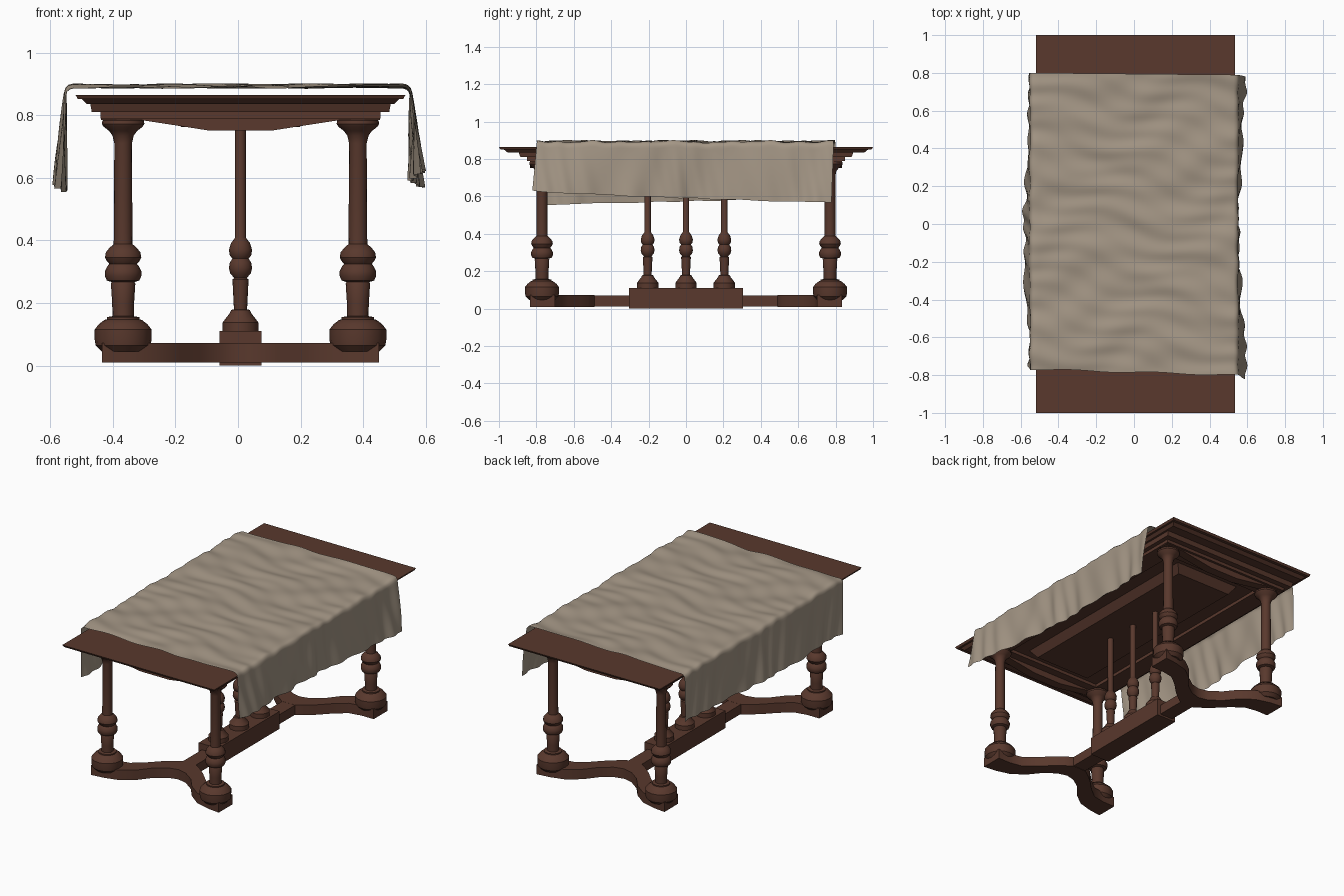
import bpy, bmesh, math

if "Cube" in bpy.data.objects:
    bpy.data.objects.remove(bpy.data.objects["Cube"])

CX = 0.008  # table centreline


def material(name, col):
    m = bpy.data.materials.new(name)
    m.diffuse_color = (*col, 1)
    m.use_nodes = True
    m.node_tree.nodes["Principled BSDF"].inputs["Base Color"].default_value = m.diffuse_color
    return m


WOOD = material("dark_wood", (0.100, 0.040, 0.026))
CLOTH = material("taupe_cloth", (0.37, 0.305, 0.235))


def finish(bm, name, mat, angle=35, fix=True):
    if fix:
        bmesh.ops.recalc_face_normals(bm, faces=bm.faces)
    me = bpy.data.meshes.new(name)
    bm.to_mesh(me)
    bm.free()
    me.materials.append(mat)
    ob = bpy.data.objects.new(name, me)
    bpy.context.collection.objects.link(ob)
    bpy.ops.object.select_all(action='DESELECT')
    ob.select_set(True)
    bpy.context.view_layer.objects.active = ob
    bpy.ops.object.shade_smooth_by_angle(angle=math.radians(angle))
    return ob


def slab(name, z0, z1, low, high, cx=CX, cy=0):
    """Box with different half sizes at its bottom and top."""
    bm = bmesh.new()
    rings = []
    for z, (hx, hy) in ((z0, low), (z1, high)):
        rings.append([bm.verts.new((cx + sx * hx, cy + sy * hy, z))
                      for sx, sy in ((-1, -1), (1, -1), (1, 1), (-1, 1))])
    a, b = rings
    bm.faces.new(a)
    bm.faces.new(b)
    for i in range(4):
        j = (i + 1) % 4
        bm.faces.new((a[i], a[j], b[j], b[i]))
    return finish(bm, name, WOOD)


def prism(name, pts, offset):
    """Flat outline extruded by an offset vector."""
    bm = bmesh.new()
    f = bm.faces.new([bm.verts.new(p) for p in pts])
    r = bmesh.ops.extrude_face_region(bm, geom=[f])
    vs = [v for v in r['geom'] if isinstance(v, bmesh.types.BMVert)]
    bmesh.ops.translate(bm, vec=offset, verts=vs)
    return finish(bm, name, WOOD)


def turned(name, x, y, profile, n=16):
    """Lathe a radius/height profile."""
    bm = bmesh.new()
    rings = [[bm.verts.new((x + r * math.cos(2 * math.pi * i / n),
                            y + r * math.sin(2 * math.pi * i / n), z))
              for i in range(n)] for r, z in profile]
    bm.faces.new(rings[0])
    bm.faces.new(rings[-1])
    for a, b in zip(rings, rings[1:]):
        for i in range(n):
            j = (i + 1) % n
            bm.faces.new((a[i], a[j], b[j], b[i]))
    return finish(bm, name, WOOD)


# Table top: stacked mouldings
slab("table_top", 0.852, 0.865, (0.520, 0.993), (0.527, 1.0))
slab("top_moulding", 0.836, 0.852, (0.492, 0.955), (0.508, 0.975))
slab("under_moulding", 0.81, 0.836, (0.475, 0.885), (0.48, 0.895))

# Underside frame rails and raised panel
for s, a, b in ((-1, "left", "front"), (1, "right", "back")):
    slab(a + "_frame_rail", 0.79, 0.81, (0.06, 0.85), (0.06, 0.85), CX + s * 0.388)
    slab(b + "_frame_rail", 0.79, 0.81, (0.33, 0.06), (0.33, 0.06), CX, s * 0.79)
slab("underside_panel", 0.762, 0.81, (0.19, 0.645), (0.225, 0.68))

# Scalloped aprons at both ends
apron = [(-0.445, 0.80), (-0.445, 0.785), (-0.32, 0.785), (-0.21, 0.768), (-0.10, 0.751)]
apron += [(-x, z) for x, z in reversed(apron)]
for s, n in ((-1, "front"), (1, "back")):
    prism(n + "_apron", [(CX + x, s * 0.835, z) for x, z in apron], (0, -s * 0.055, 0))

# Turned legs
LEG = [(0.068, 0.045), (0.088, 0.065), (0.091, 0.085), (0.091, 0.115), (0.078, 0.132),
       (0.060, 0.146), (0.052, 0.148), (0.052, 0.155), (0.034, 0.158), (0.035, 0.20),
       (0.039, 0.262), (0.036, 0.267), (0.052, 0.272), (0.058, 0.286), (0.058, 0.302),
       (0.050, 0.318), (0.044, 0.325), (0.052, 0.334), (0.058, 0.346), (0.055, 0.362),
       (0.044, 0.376), (0.035, 0.384), (0.030, 0.388), (0.028, 0.71), (0.034, 0.735),
       (0.045, 0.75), (0.062, 0.763), (0.068, 0.772), (0.066, 0.783), (0.052, 0.792)]
for sx, a in ((-1, "left"), (1, "right")):
    for sy, b in ((-1, "front"), (1, "back")):
        turned(f"{b}_{a}_leg", CX + sx * 0.375, sy * 0.77, LEG)

# Curved yoke stretchers under each pair of legs
half = [(0.0, 0.60), (0.06, 0.615), (0.13, 0.665), (0.19, 0.74), (0.27, 0.80), (0.36, 0.825),
        (0.443, 0.835), (0.443, 0.70), (0.36, 0.70), (0.28, 0.685), (0.21, 0.63), (0.14, 0.56),
        (0.09, 0.52), (0.045, 0.49)]
yoke = half + [(-x, y) for x, y in reversed(half[1:])]
for s, n in ((-1, "front"), (1, "back")):
    prism(n + "_yoke_stretcher", [(CX + x, s * y, 0.01) for x, y in yoke], (0, 0, 0.062))

# Long stretcher and centre block
slab("long_stretcher", 0.012, 0.0715, (0.045, 0.52), (0.045, 0.52))
slab("centre_block", 0.0, 0.11, (0.067, 0.305), (0.067, 0.305))

# Centre spindles
SPINDLE = [(0.057, 0.108), (0.057, 0.138), (0.048, 0.15), (0.034, 0.168), (0.030, 0.178),
           (0.021, 0.18), (0.025, 0.26), (0.026, 0.275), (0.020, 0.28), (0.033, 0.295),
           (0.037, 0.312), (0.034, 0.33), (0.026, 0.342), (0.034, 0.352), (0.037, 0.37),
           (0.030, 0.392), (0.020, 0.405), (0.017, 0.41), (0.017, 0.764)]
for i, y in enumerate((-0.205, 0, 0.205)):
    turned(f"spindle_{i + 1}", CX, y, SPINDLE)


# Draped cloth runner: a wrinkled grid bent over both long sides
def wrinkle(x, y):
    return (math.sin(17 * y + 4 * x + 1.8 * math.sin(5 * x + 3 * y)) * 0.45
            + math.sin(31 * y - 7 * x + 2.5 * math.sin(4 * y + 6 * x)) * 0.40
            + math.sin(53 * y + 13 * x + 2 * math.sin(9 * x - 7 * y)) * 0.30)


def flare(side, y):
    """How far a flap leans out, varying slowly along the table."""
    if side > 0:
        return 0.014 + 0.018 * math.cos(3.9 * (y - 0.8))
    return 0.035 * math.exp(-((y + 0.05) / 0.45) ** 2) - 0.008


def cloth_point(side, top, drop, t):
    """top: 0..1 across the top half, drop: 0..1 down the hanging flap."""
    x = side * top * 0.527
    k = (x + 0.525) / 1.05
    y0 = -0.77 - 0.03 * k + 0.004 * math.sin(14 * x)
    y1 = 0.80 - 0.01 * k
    y0 += -0.025 * drop if side > 0 else 0.025 * drop
    y1 -= 0.012 * drop if side > 0 else 0
    y = y0 + (y1 - y0) * t
    z = 0.893 + 0.0075 * wrinkle(x, y)
    if drop > 0:
        end = 0.632 - 0.066 * t ** 0.7 if side > 0 else 0.556 + 0.037 * t
        end += 0.002 * math.sin(21 * y + 2 * math.sin(5 * y))
        length = z - end
        d = drop * length
        r = 0.024
        bend = min(d / r, 1) * math.pi / 2
        past = max(0, d - r) / (length - r)
        ripple = (math.sin(19 * y + 2 * math.sin(6 * y + side) + 2 * drop) * 0.007
                  + math.sin(43 * y + 2 * math.sin(9 * y) - 3 * drop) * 0.006)
        x += side * (r * math.sin(bend) + drop * (flare(side, y) + 0.006)
                     + drop ** 0.5 * ripple)
        z -= r * (1 - math.cos(bend)) + past * (length - r)
    return (x, y, z)


bm = bmesh.new()
drops = [0.025, 0.05, 0.08, 0.12] + [0.12 + 0.88 * i / 12 for i in range(1, 13)]
cols = [(-1, 1, d) for d in reversed(drops)]
cols += [(1 if u >= 0 else -1, abs(u), 0) for u in [i / 22 for i in range(-22, 23)]]
cols += [(1, 1, d) for d in drops]
N = 110
grid = [[bm.verts.new(cloth_point(*c, j / N)) for j in range(N + 1)] for c in cols]
for a, b in zip(grid, grid[1:]):
    for j in range(N):
        bm.faces.new((a[j], b[j], b[j + 1], a[j + 1]))
finish(bm, "cloth_runner", CLOTH, 60, False)
